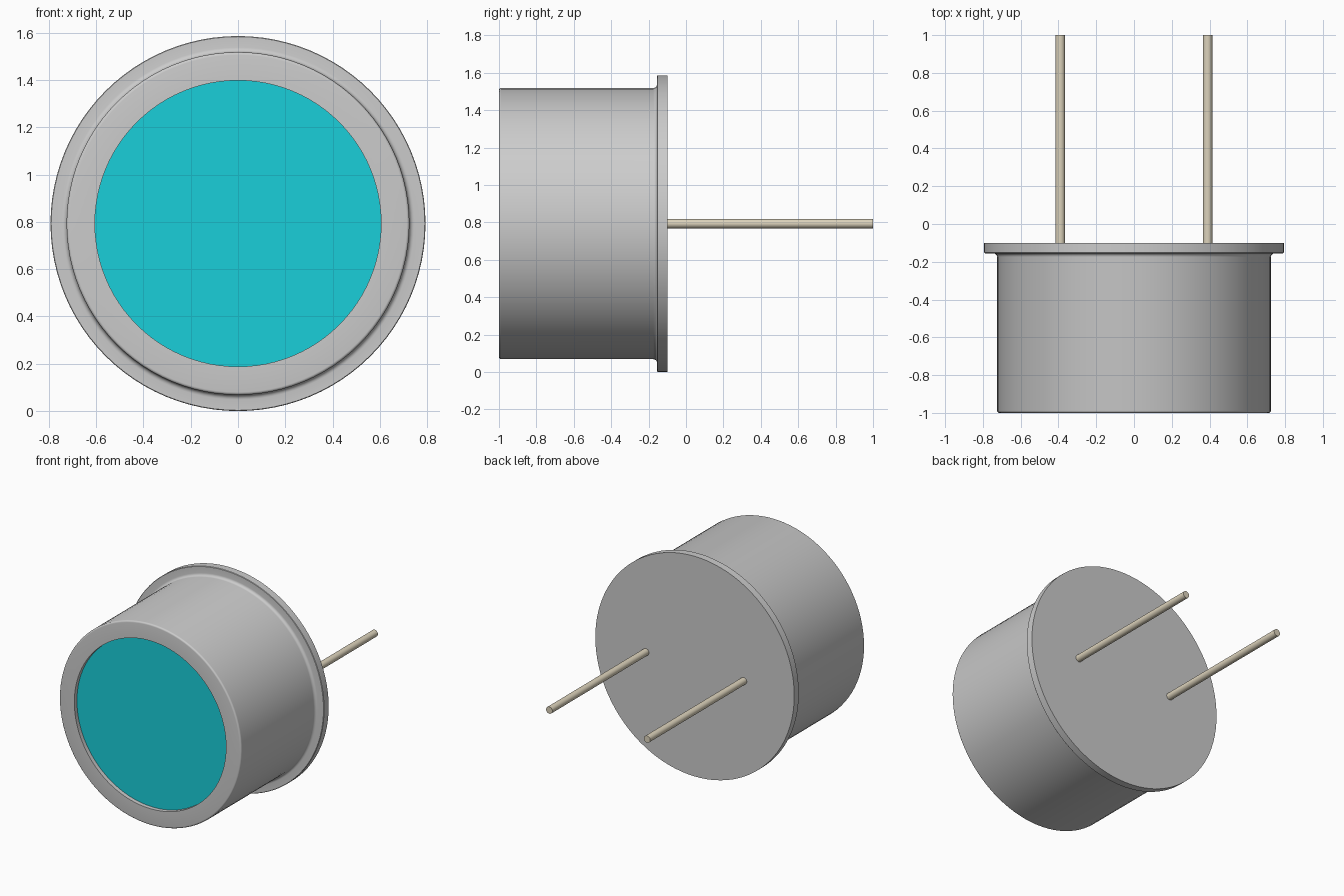
import bpy, bmesh
from math import sin, cos, pi, radians

if "Cube" in bpy.data.objects:
    bpy.data.objects.remove(bpy.data.objects["Cube"])

ZC = 0.793      # height of the can axis
SEG = 96


def arc(cr, cy, rad, a0, a1, n=5):
    """Points of a fillet in the (radius, y) plane."""
    return [(cr + rad * cos(radians(a0 + (a1 - a0) * i / n)),
             cy + rad * sin(radians(a0 + (a1 - a0) * i / n))) for i in range(n + 1)]


def lathe(name, profile, x=0.0, seg=SEG, color=None):
    """Revolve (radius, y) points about an axis parallel to y."""
    bm = bmesh.new()
    rings = []
    for r, y in profile:
        if r == 0:
            rings.append([bm.verts.new((x, y, ZC))] * seg)
        else:
            rings.append([bm.verts.new((x + r * cos(2 * pi * i / seg), y,
                                        ZC + r * sin(2 * pi * i / seg))) for i in range(seg)])
    for a, b in zip(rings, rings[1:]):
        for i in range(seg):
            j = (i + 1) % seg
            bm.faces.new(dict.fromkeys((a[i], b[i], b[j], a[j])))
    bmesh.ops.recalc_face_normals(bm, faces=bm.faces)
    me = bpy.data.meshes.new(name)
    bm.to_mesh(me)
    bm.free()
    ob = bpy.data.objects.new(name, me)
    bpy.context.collection.objects.link(ob)
    if color:
        mat = bpy.data.materials.new(name + "_material")
        mat.diffuse_color = color
        mat.use_nodes = True
        mat.node_tree.nodes["Principled BSDF"].inputs["Base Color"].default_value = mat.diffuse_color
        me.materials.append(mat)
    bpy.ops.object.select_all(action='DESELECT')
    ob.select_set(True)
    bpy.context.view_layer.objects.active = ob
    bpy.ops.object.shade_smooth_by_angle(angle=radians(30))
    return ob


# Metal can: recessed lip, rounded front rim, wall, fillet, flange, flat back
can = [(0.605, -0.95), (0.605, -1.0)]
can += arc(0.713, -0.988, 0.012, -90, 0)
can += arc(0.745, -0.175, 0.02, 180, 90)
can += [(0.79, -0.155), (0.793, -0.152), (0.793, -0.10), (0.0, -0.10)]
lathe("metal_can", can)

# Coloured window set slightly behind the rim
lathe("front_window", [(0, -0.97), (0.605, -0.97), (0.605, -0.95), (0, -0.95)],
      color=(0.01, 0.62, 0.70, 1))

# Two wire leads at the back
for side, x in (("left", -0.39), ("right", 0.39)):
    lathe(side + "_lead", [(0, -0.10), (0.025, -0.10), (0.025, 1.0), (0, 1.0)],
          x=x, seg=32, color=(0.72, 0.65, 0.50, 1))
